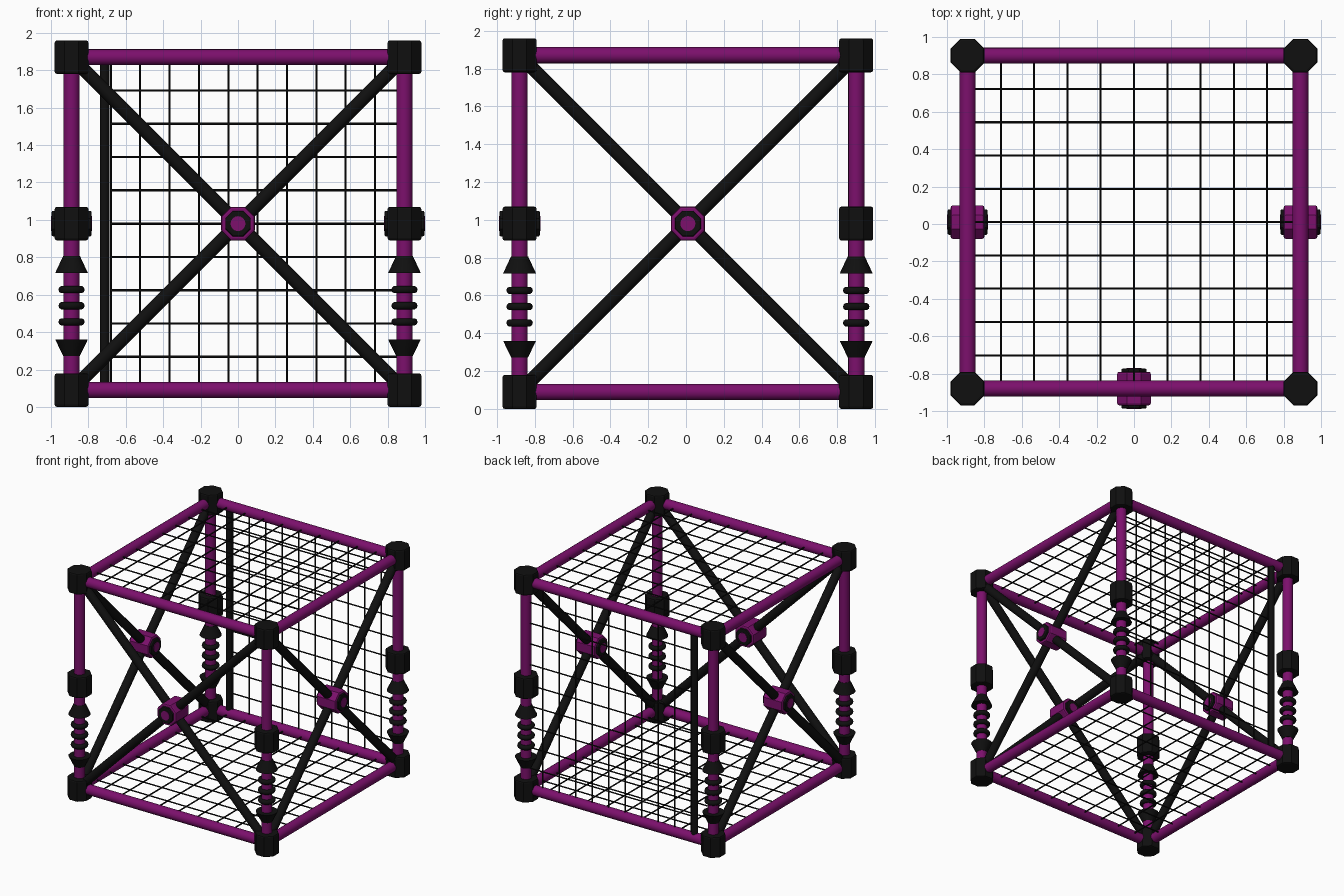
import bpy
import bmesh
import math
from mathutils import Matrix, Vector

cube = bpy.data.objects.get("Cube")
if cube:
    bpy.data.objects.remove(cube, do_unlink=True)


def make_material(name, color):
    mat = bpy.data.materials.new(name)
    mat.use_nodes = True
    mat.diffuse_color = color
    mat.node_tree.nodes["Principled BSDF"].inputs["Base Color"].default_value = color
    return mat


PURPLE = make_material("purple_paint", (0.2, 0.005, 0.15, 1))
BLACK = make_material("black_rubber", (0.005, 0.005, 0.005, 1))

X = 0.89                       # post distance from the centre in x
FRONT, BACK = -0.88, 0.90      # post positions in y
LOW, HIGH = 0.09, 1.87         # heights of the bottom and top frames
MID_Y, MID_Z = (FRONT + BACK) / 2, (LOW + HIGH) / 2
HALF = 0.09                    # half size of a joint block


def add_rod(bm, p, q, r1, r2=None, sides=16, spin=0):
    """Adds a capped cylinder or cone running from p to q."""
    p, q = Vector(p), Vector(q)
    axis = q - p
    matrix = (Matrix.Translation((p + q) / 2)
              @ axis.to_track_quat('Z', 'Y').to_matrix().to_4x4()
              @ Matrix.Rotation(spin, 4, 'Z'))
    bmesh.ops.create_cone(bm, cap_ends=True, segments=sides, radius1=r1,
                          radius2=r1 if r2 is None else r2,
                          depth=axis.length, matrix=matrix)


def finish(bm, name, mat, smooth=True):
    if smooth:
        for f in bm.faces:
            f.smooth = True
        for e in bm.edges:
            e.smooth = e.calc_face_angle(0) < math.radians(40)
    mesh = bpy.data.meshes.new(name)
    bm.to_mesh(mesh)
    bm.free()
    mesh.materials.append(mat)
    obj = bpy.data.objects.new(name, mesh)
    bpy.context.collection.objects.link(obj)
    return obj


def rod(name, p, q, r1, mat, r2=None):
    bm = bmesh.new()
    add_rod(bm, p, q, r1, r2)
    return finish(bm, name, mat)


def octagon_block(name, center, axis, half, across, mat, bevel=0.012):
    """Eight-sided block with softened rims."""
    bm = bmesh.new()
    c, a = Vector(center), Vector(axis) * half
    add_rod(bm, c - a, c + a, across / math.cos(math.pi / 8),
            sides=8, spin=math.pi / 8)
    obj = finish(bm, name, mat, smooth=False)
    mod = obj.modifiers.new("rim", 'BEVEL')
    mod.width = bevel
    mod.segments = 2
    mod.limit_method = 'ANGLE'
    mod.angle_limit = math.radians(60)
    return obj


def ring(name, x, y, z):
    bm = bmesh.new()
    outline = [bm.verts.new((0.05 + 0.02 * math.cos(t), 0, 0.02 * math.sin(t)))
               for t in (math.tau * i / 10 for i in range(10))]
    edges = [bm.edges.new((outline[i - 1], outline[i])) for i in range(10)]
    bmesh.ops.spin(bm, geom=outline + edges, cent=(0, 0, 0), axis=(0, 0, 1),
                   angle=math.tau, steps=20, use_merge=True)
    bmesh.ops.remove_doubles(bm, verts=bm.verts, dist=0.0001)
    bmesh.ops.recalc_face_normals(bm, faces=bm.faces)
    obj = finish(bm, name, BLACK)
    obj.location = (x, y, z)


def wire_grid(name, origin, u, v):
    """Nine wires each way, plus the border, over the span u by v."""
    bm = bmesh.new()
    o, u, v = Vector(origin), Vector(u), Vector(v)
    for i in range(11):
        t = i / 10
        add_rod(bm, o + u * t, o + u * t + v, 0.0062, sides=6)
        add_rod(bm, o + v * t, o + v * t + u, 0.0062, sides=6)
    finish(bm, name, BLACK)


# Corner posts with sleeves, flared stops and rubber rings
for x, side in ((-X, "right"), (X, "left")):
    for y, end in ((FRONT, "front"), (BACK, "back")):
        tag = f"{end}_{side}"
        rod(f"{tag}_post", (x, y, LOW), (x, y, HIGH), 0.043, PURPLE)
        for z, part in ((LOW, "bottom_corner"), (MID_Z, "sleeve"),
                        (HIGH, "top_corner")):
            octagon_block(f"{tag}_{part}", (x, y, z), (0, 0, 1), HALF, HALF, BLACK)
        rod(f"{tag}_upper_flare", (x, y, 0.717), (x, y, 0.807), 0.087, BLACK, 0.045)
        rod(f"{tag}_lower_flare", (x, y, 0.273), (x, y, 0.36), 0.045, BLACK, 0.087)
        for i in range(3):
            ring(f"{tag}_ring_{i + 1}", x, y, 0.455 + 0.086 * i)

# Horizontal frame rails
for z, level in ((LOW, "bottom"), (HIGH, "top")):
    for y, end in ((FRONT, "front"), (BACK, "back")):
        rod(f"{level}_{end}_rail", (-X, y, z), (X, y, z), 0.043, PURPLE)
    for x, side in ((-X, "right"), (X, "left")):
        rod(f"{level}_{side}_rail", (x, FRONT, z), (x, BACK, z), 0.043, PURPLE)

# Cross braces with a capped hub on the front and both sides
braced = (
    ("front", (-X, FRONT), (X, FRONT), (0, 1, 0)),
    ("right", (-X, FRONT), (-X, BACK), (1, 0, 0)),
    ("left", (X, FRONT), (X, BACK), (1, 0, 0)),
)
for tag, a, b, normal in braced:
    rod(f"{tag}_rising_brace", (*a, LOW), (*b, HIGH), 0.036, BLACK)
    rod(f"{tag}_falling_brace", (*a, HIGH), (*b, LOW), 0.036, BLACK)
    center = Vector(((a[0] + b[0]) / 2, (a[1] + b[1]) / 2, MID_Z))
    n = Vector(normal)
    octagon_block(f"{tag}_hub", center, n, HALF, HALF, PURPLE)
    octagon_block(f"{tag}_hub_cap", center, n, 0.107, 0.068, BLACK, 0.008)
    rod(f"{tag}_hub_pin", center - n * 0.11, center + n * 0.11, 0.04, PURPLE)

# Wire panels on the top, bottom and back, and the gate bar beside the back panel
depth = (0, BACK - FRONT, 0)
wire_grid("top_wire_panel", (-X, FRONT, HIGH), (2 * X, 0, 0), depth)
wire_grid("bottom_wire_panel", (-X, FRONT, LOW), (2 * X, 0, 0), depth)
wire_grid("back_wire_panel", (-0.68, BACK, LOW), (X + 0.68, 0, 0),
          (0, 0, HIGH - LOW))
rod("back_gate_bar", (-0.713, BACK, LOW), (-0.713, BACK, HIGH), 0.026, BLACK)
